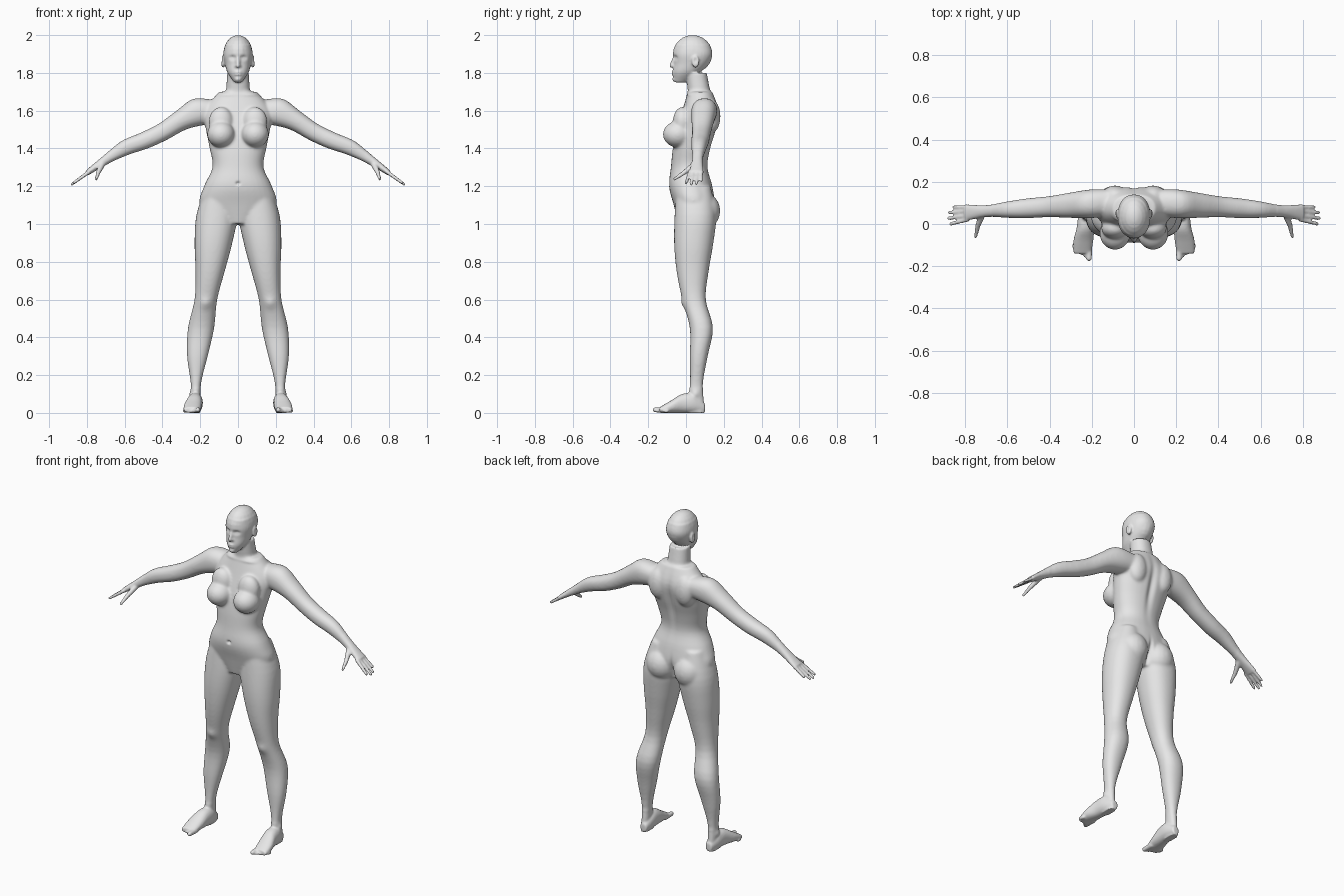
import bpy
import bmesh
import math
from mathutils import Matrix, Vector

cube = bpy.data.objects.get("Cube")
if cube:
    bpy.data.objects.remove(cube, do_unlink=True)

bm = bmesh.new()


def blend(before, start, end, after, t):
    """Catmull-Rom value between start and end."""
    slope_in, slope_out = (end - before) / 2, (after - start) / 2
    rise = end - start
    curve = 3 * rise - 2 * slope_in - slope_out
    return start + t * (slope_in + t * (curve + t * (slope_in + slope_out - 2 * rise)))


def resample(rows, steps=4):
    """Add smooth sections between the given ones."""
    last = len(rows) - 1
    for i in range(last):
        around = rows[max(i - 1, 0)], rows[i], rows[i + 1], rows[min(i + 2, last)]
        for k in range(steps):
            yield [blend(*values, k / steps) for values in zip(*around)]
    yield rows[last]


def loft(to_ring, start, step, sections, side=1, power=2.2, sides=32):
    """Skin evenly spaced sections; to_ring gives a centre and two half axes."""
    rows = [(start + step * i, *section) for i, section in enumerate(sections)]
    rings = []
    for row in resample(rows):
        centre, across, along = (Vector(part) for part in to_ring(*row))
        ring = []
        for k in range(sides):
            angle = math.tau * k / sides
            u, v = (math.copysign(abs(w) ** (2 / power), w)
                    for w in (math.cos(angle), math.sin(angle)))
            point = centre + across * u + along * v
            point.x *= side
            ring.append(bm.verts.new(point))
        rings.append(ring)
    for low, high in zip(rings, rings[1:]):
        for k in range(sides):
            bm.faces.new((low[k - 1], low[k], high[k], high[k - 1]))
    bm.faces.new(rings[0])
    bm.faces.new(rings[-1])


def centred_ring(z, half, front, back):
    return (0, (front + back) / 2, z), (half, 0, 0), (0, (back - front) / 2, 0)


def leg_ring(z, inner, outer, front, back):
    centre, _, along = centred_ring(z, 0, front, back)
    return Vector(centre) + Vector(((inner + outer) / 2, 0, 0)), ((outer - inner) / 2, 0, 0), along


def foot_ring(y, x, half, height):
    return (x, y, height / 2), (half, 0, 0), (0, 0, height / 2)


def arm_ring(x, z, thick, wide):
    tilt = math.radians(28)
    return ((x, .11 - .07 * x, z),
            (thick * math.sin(tilt), 0, thick * math.cos(tilt)), (0, wide, 0))


def ellipsoid(centre, radii, side=1):
    x, y, z = centre
    place = Matrix.Translation((x * side, y, z)) @ Matrix.Diagonal((*radii, 1))
    bmesh.ops.create_uvsphere(bm, u_segments=20, v_segments=12, radius=1, matrix=place)


def taper(start, end, thick_start, thick_end, side=1):
    """Finger, toe or nose: a cone with a ball at each end."""
    ellipsoid(start, [thick_start] * 3, side)
    ellipsoid(end, [thick_end] * 3, side)
    mirror = Vector((side, 1, 1))
    start, end = Vector(start) * mirror, Vector(end) * mirror
    axis = end - start
    place = Matrix.Translation((start + end) / 2) @ axis.to_track_quat("Z", "Y").to_matrix().to_4x4()
    bmesh.ops.create_cone(bm, cap_ends=True, segments=16, radius1=thick_start,
                          radius2=thick_end, depth=axis.length, matrix=place)


# torso, neck and face, from the bottom up
loft(centred_ring, 1, .1, [
    (.08, -.04, .11), (.2, -.065, .15), (.18, -.09, .14), (.135, -.08, .115),
    (.15, -.07, .13), (.17, -.05, .16), (.18, -.02, .175), (.1, .01, .14)])
loft(centred_ring, 1.6, .1, [(.08, .02, .16), (.064, .01, .13), (.057, 0, .11)])
loft(centred_ring, 1.75, .05, [
    (.02, -.06, 0), (.055, -.07, .07), (.07, -.064, .12), (.078, -.066, .14),
    (.068, -.056, .126)])

# crown, nose, lips and chin
ellipsoid((0, .035, 1.9), (.078, .105, .1))
taper((0, -.06, 1.89), (0, -.077, 1.838), .008, .011)
for lip_z in (1.804, 1.792):
    ellipsoid((0, -.066, lip_z), (.02, .012, .006))
ellipsoid((0, -.058, 1.767), (.018, .015, .014))

for side in (1, -1):
    # ear and nostril
    ellipsoid((.08, .05, 1.86), (.01, .02, .033), side)
    ellipsoid((.011, -.066, 1.836), (.008, .009, .007), side)

    # chest, shoulder blade and buttock
    ellipsoid((.09, -.043, 1.475), (.074, .08, .07), side)
    ellipsoid((.09, -.02, 1.54), (.066, .05, .08), side)
    ellipsoid((.09, .135, 1.57), (.06, .048, .09), side)
    ellipsoid((.093, .088, 1.07), (.093, .094, .1), side)

    # leg, from the sole up
    loft(leg_ring, 0, .15, [
        (.2, .25, 0, .1), (.196, .25, .02, .09), (.16, .27, .02, .115),
        (.126, .265, .02, .143), (.11, .23, -.02, .105), (.07, .225, -.05, .12),
        (.03, .23, -.063, .145), (.005, .22, -.06, .16), (.04, .17, -.05, .13)], side)

    # foot, from the heel forward
    loft(foot_ring, .1, -.06, [
        (.22, .02, .05), (.225, .038, .1), (.23, .042, .1), (.24, .047, .065),
        (.245, .042, .03)], side)

    # toes, from big to little
    for k in range(5):
        x = .213 + .0175 * k
        thick = .01 if k else .016
        taper((x, -.1, thick), (x, -.163 + .012 * k, thick), thick, thick * .85, side)

    # arm, from the shoulder to the palm
    loft(arm_ring, .1, .1, [
        (1.6, .065, .06), (1.595, .077, .068), (1.55, .056, .06), (1.487, .048, .05),
        (1.44, .046, .047), (1.402, .041, .039), (1.34, .025, .028), (1.27, .014, .04)], side)

    # fingers, fanned out, and thumb
    for k in range(4):
        x = .88 - .008 * (k - 1.2) ** 2
        taper((.79, .02 + .02 * k, 1.275), (x, .027 * k, 1.87 - .75 * x), .0105, .008, side)
    knuckle = (.74, -.01, 1.272)
    taper((.72, .045, 1.315), knuckle, .017, .012, side)
    taper(knuckle, (.75, -.06, 1.238), .012, .008, side)

bmesh.ops.recalc_face_normals(bm, faces=bm.faces)
mesh = bpy.data.meshes.new("body")
bm.to_mesh(mesh)
bm.free()
body = bpy.data.objects.new("body", mesh)
bpy.context.collection.objects.link(body)
bpy.context.view_layer.objects.active = body
body.select_set(True)

# fuse all parts into one skin
fuse = body.modifiers.new("fuse", "REMESH")
fuse.mode = "VOXEL"
fuse.voxel_size = .006
bpy.ops.object.modifier_apply(modifier=fuse.name)

# relax the large forms strongly, the face, hands and feet only a little
soft = body.vertex_groups.new(name="soft")
soft.add([vert.index for vert in body.data.vertices
          if .13 < vert.co.z < 1.73 and abs(vert.co.x) < .68], 1, "REPLACE")
for group, rounds in (("soft", 18), ("", 3)):
    relax = body.modifiers.new("relax", "SMOOTH")
    relax.factor = .5
    relax.iterations = rounds
    relax.vertex_group = group
    bpy.ops.object.modifier_apply(modifier=relax.name)

# sculpted dents and bumps: centre, radii, push
navel = ((0, -.09, 1.215), (.01, .03, .008), (0, .014, 0))
mouth = ((0, -.077, 1.798), (.018, .02, .003), (0, .004, 0))
spine = ((0, .16, 1.47), (.02, .06, .14), (0, -.014, 0))
cleft = ((0, .14, 1.05), (.012, .06, .07), (0, -.02, 0))
sculpt = [navel, mouth, spine, cleft]
for side in (1, -1):
    eye_socket = ((side * .03, -.06, 1.88), (.017, .03, .011), (0, .013, 0))
    eyelid = ((side * .03, -.05, 1.878), (.01, .03, .006), (0, -.006, 0))
    ear_bowl = ((side * .09, .05, 1.865), (.02, .009, .014), (side * -.008, 0, 0))
    collar_bone = ((side * .09, 0, 1.685), (.06, .04, .009), (0, -.006, 0))
    kneecap = ((side * .17, -.015, .58), (.03, .03, .03), (0, -.009, 0))
    ankle = ((side * .25, .05, .1), (.02, .02, .02), (side * .008, 0, 0))
    sculpt += [eye_socket, eyelid, ear_bowl, collar_bone, kneecap, ankle]
for vert in body.data.vertices:
    spot = vert.co.copy()
    height = spot.z
    for centre, radii, push in sculpt:
        if abs(height - centre[2]) < 3 * radii[2]:
            distance = sum(((p - c) / r) ** 2 for p, c, r in zip(spot, centre, radii))
            if distance < 9:
                vert.co += Vector(push) * math.exp(-distance)

# plain grey skin
grey = bpy.data.materials.new("plain_grey")
grey.use_nodes = True
grey.diffuse_color = (.8, .8, .8, 1)
grey.node_tree.nodes["Principled BSDF"].inputs["Base Color"].default_value = grey.diffuse_color
body.data.materials.clear()
body.data.materials.append(grey)
bpy.ops.object.shade_smooth()
